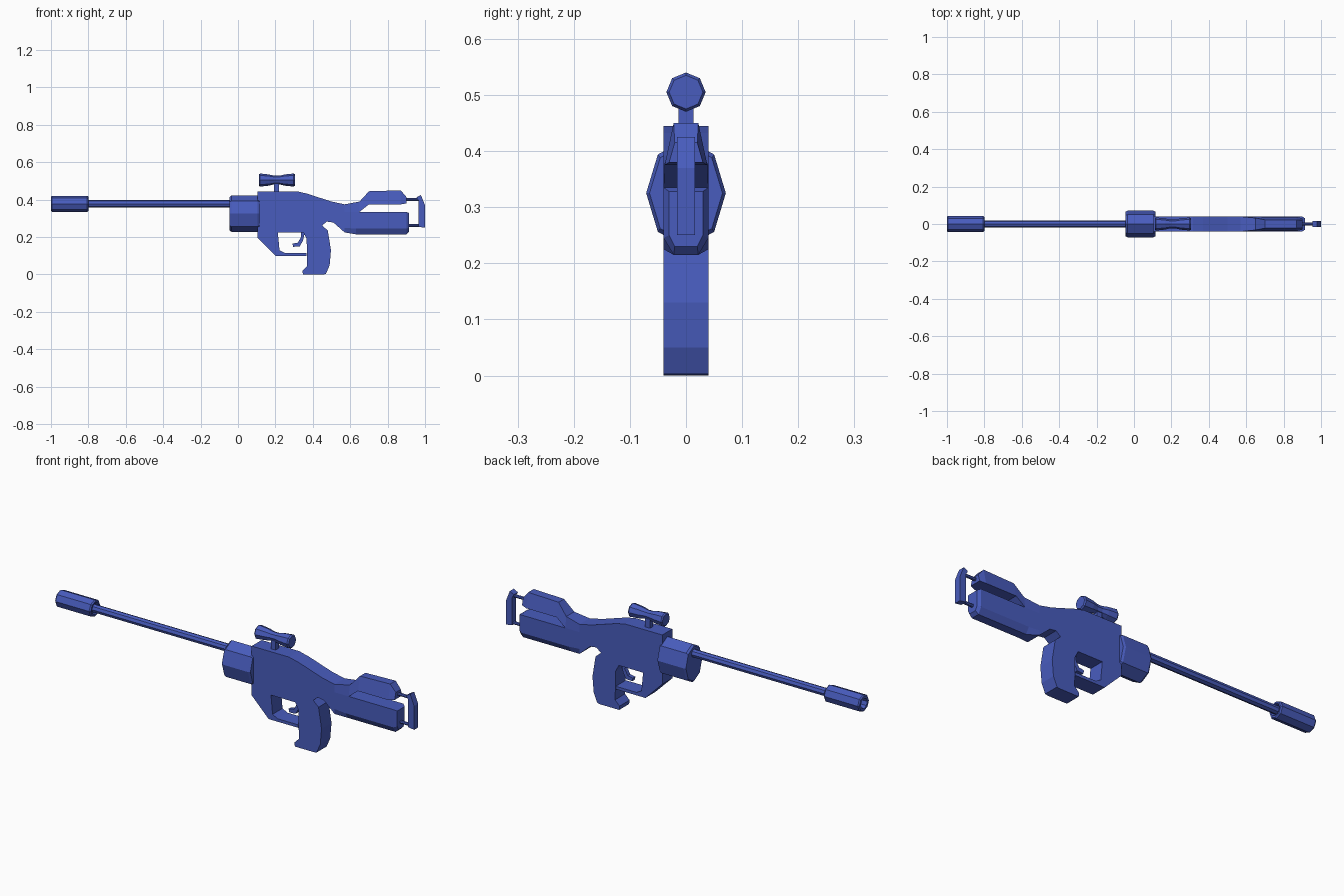
import bpy, bmesh, math

blue = bpy.data.materials.new("blue")
blue.diffuse_color = (0.065, 0.107, 0.51, 1)


def finish(name, bm):
    bmesh.ops.recalc_face_normals(bm, faces=bm.faces)
    mesh = bpy.data.meshes.new(name)
    bm.to_mesh(mesh)
    bm.free()
    mesh.materials.append(blue)
    obj = bpy.data.objects.new(name, mesh)
    bpy.context.collection.objects.link(obj)
    return obj


def loft(name, rings):
    """Skin closed rings of equal point count and cap both ends."""
    bm = bmesh.new()
    rows = [[bm.verts.new(p) for p in ring] for ring in rings]
    n = len(rows[0])
    for a, b in zip(rows, rows[1:]):
        for i in range(n):
            j = (i + 1) % n
            bm.faces.new((a[i], a[j], b[j], b[i]))
    bm.faces.new(rows[0])
    bm.faces.new(rows[-1])
    return finish(name, bm)


def plate(name, profile, half):
    """Side profile (x, z) extruded across y."""
    return loft(name, [[(x, y, z) for x, z in profile] for y in (-half, half)])


def tube(name, stations, z, stretch=1.0):
    """Eight-sided turned part along x from (x, radius) stations."""
    return loft(name, [[(x, r * math.cos(i * math.pi / 4),
                         z + stretch * r * math.sin(i * math.pi / 4))
                        for i in range(8)] for x, r in stations])


def tapered(name, sections):
    """Mirrored cross-sections: (x, [(half width, z), ...] from bottom to top)."""
    return loft(name, [[(x, y, z) for y, z in half] +
                       [(x, -y, z) for y, z in reversed(half)]
                       for x, half in sections])


# Receiver, pistol grip and trigger guard as one flat-sided profile
plate("receiver", [
    (0.105, 0.445), (0.315, 0.445), (0.37, 0.432), (0.50, 0.39), (0.57, 0.375),
    (0.57, 0.225), (0.51, 0.278), (0.475, 0.283), (0.45, 0.262),
    (0.48, 0.235), (0.497, 0.13), (0.49, 0.05), (0.47, 0.003), (0.455, 0.0),
    (0.347, 0.0), (0.345, 0.02), (0.37, 0.045), (0.367, 0.19), (0.35, 0.225),
    (0.213, 0.225), (0.222, 0.13), (0.25, 0.115), (0.366, 0.115),
    (0.366, 0.1), (0.2, 0.1), (0.105, 0.195)], 0.04)

# Trigger
plate("trigger", [
    (0.335, 0.235), (0.36, 0.235), (0.347, 0.18), (0.33, 0.15), (0.295, 0.148),
    (0.291, 0.165), (0.32, 0.17), (0.337, 0.2)], 0.01)

# Split stock: bevelled cheek piece above, chamfered lower arm
tapered("stock_upper", [
    (0.57, [(0.04, 0.335), (0.04, 0.375)]),
    (0.65, [(0.04, 0.335), (0.032, 0.39)]),
    (0.70, [(0.038, 0.375), (0.022, 0.445)]),
    (0.87, [(0.038, 0.375), (0.022, 0.45)]),
    (0.90, [(0.03, 0.38), (0.02, 0.415)])])
tapered("stock_lower", [
    (0.57, [(0.04, 0.225), (0.04, 0.25), (0.04, 0.335)]),
    (0.63, [(0.022, 0.215), (0.04, 0.245), (0.04, 0.335)]),
    (0.90, [(0.022, 0.215), (0.04, 0.245), (0.04, 0.335)]),
    (0.915, [(0.02, 0.23), (0.03, 0.25), (0.03, 0.328)])])

# Shoulder pad on two rods
plate("shoulder_pad", [
    (0.955, 0.413), (0.978, 0.425), (1.0, 0.37), (1.0, 0.25),
    (0.965, 0.255), (0.965, 0.395)], 0.016)
for label, z in (("upper", 0.4), ("lower", 0.262)):
    tube("pad_rod_" + label, [(0.88, 0.008), (0.968, 0.008)], z)

# Barrel collar, barrel and hollow muzzle
tube("barrel_collar", [(-0.045, 0.065), (-0.035, 0.071), (0.105, 0.071), (0.115, 0.065)],
     0.325, 1.37)
tube("barrel", [(-0.96, 0.02), (-0.03, 0.02)], 0.378)
tube("muzzle", [(-0.94, 0.026), (-1.0, 0.026), (-1.0, 0.038), (-0.994, 0.043),
                (-0.806, 0.043), (-0.8, 0.038), (-0.8, 0.03), (-0.82, 0.02)], 0.378)

# Scope and its post
tube("scope", [(0.112, 0.03), (0.118, 0.035), (0.165, 0.03), (0.195, 0.023),
               (0.22, 0.023), (0.25, 0.03), (0.298, 0.035), (0.305, 0.03)], 0.505)
plate("scope_post", [(0.193, 0.43), (0.22, 0.43), (0.22, 0.495), (0.193, 0.495)], 0.013)
